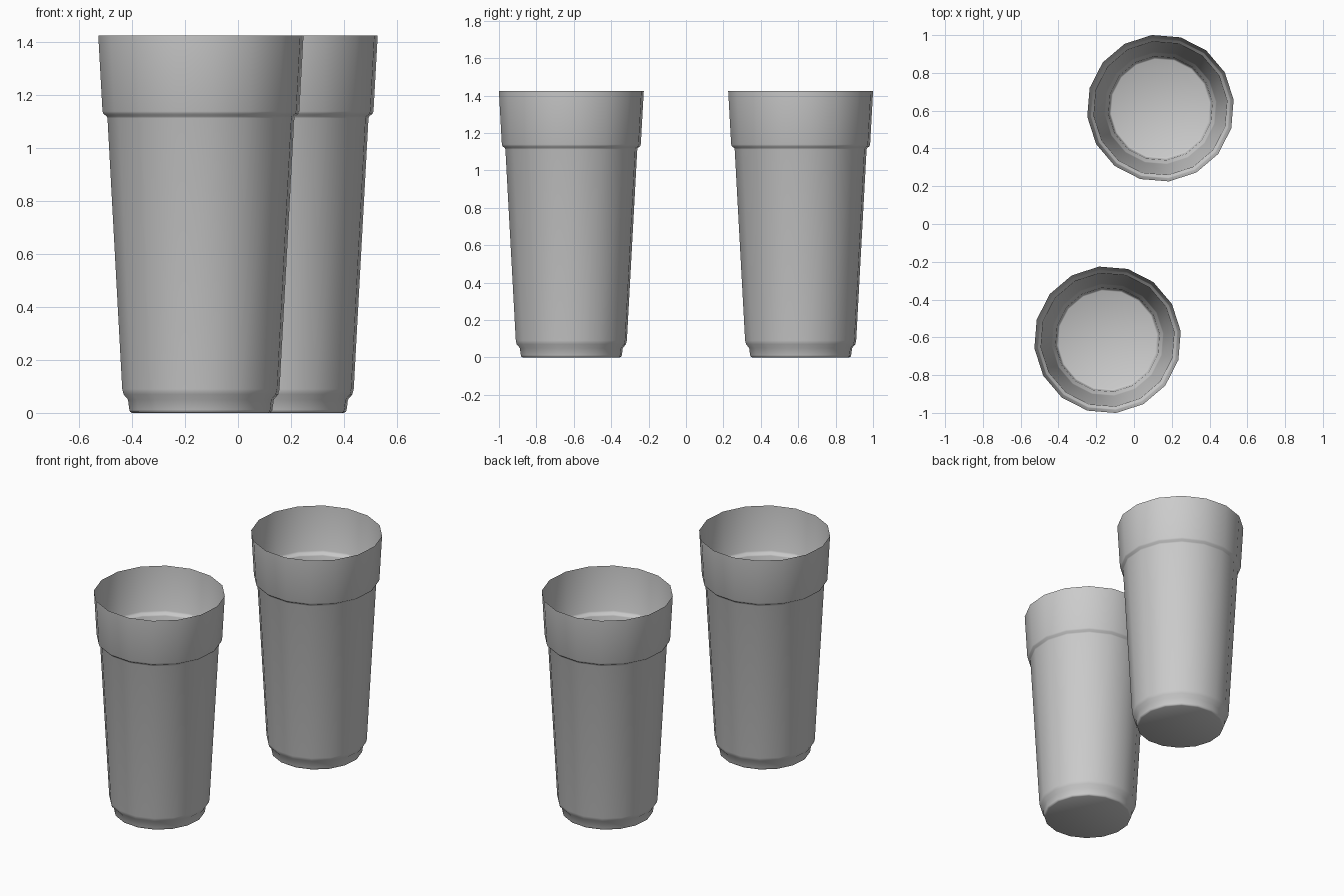
import bpy, bmesh, math

if "Cube" in bpy.data.objects:
    bpy.data.objects.remove(bpy.data.objects["Cube"])

SIDES = 16
OFFSET = math.radians(6.6)

# Thin-walled outline from base to rim: (radius, height)
PROFILE = [(0.262, 0.0), (0.269, 0.004), (0.272, 0.012), (0.277, 0.05),
           (0.294, 0.07), (0.299, 0.09), (0.355, 1.112), (0.358, 1.120),
           (0.370, 1.128), (0.374, 1.138), (0.390, 1.425)]


def make_cup(name, x, y, turn):
    bm = bmesh.new()
    rings = []
    for r, z in PROFILE:
        ring = []
        for i in range(SIDES):
            a = OFFSET + 2 * math.pi * i / SIDES
            ring.append(bm.verts.new((r * math.cos(a), r * math.sin(a), z)))
        rings.append(ring)
    # Wall
    for low, high in zip(rings, rings[1:]):
        for i in range(SIDES):
            j = (i + 1) % SIDES
            bm.faces.new((low[i], low[j], high[j], high[i]))
    # Floor
    bm.faces.new(rings[0][::-1])
    mesh = bpy.data.meshes.new(name)
    bm.to_mesh(mesh)
    bm.free()
    cup = bpy.data.objects.new(name, mesh)
    bpy.context.collection.objects.link(cup)
    cup.location = (x, y, 0)
    cup.rotation_euler.z = turn
    bpy.ops.object.select_all(action='DESELECT')
    cup.select_set(True)
    bpy.context.view_layer.objects.active = cup
    bpy.ops.object.shade_smooth_by_angle(angle=math.radians(50))


# Two identical cups, half a turn apart
make_cup("back_cup", 0.14, 0.613, 0)
make_cup("front_cup", -0.14, -0.613, math.pi)
